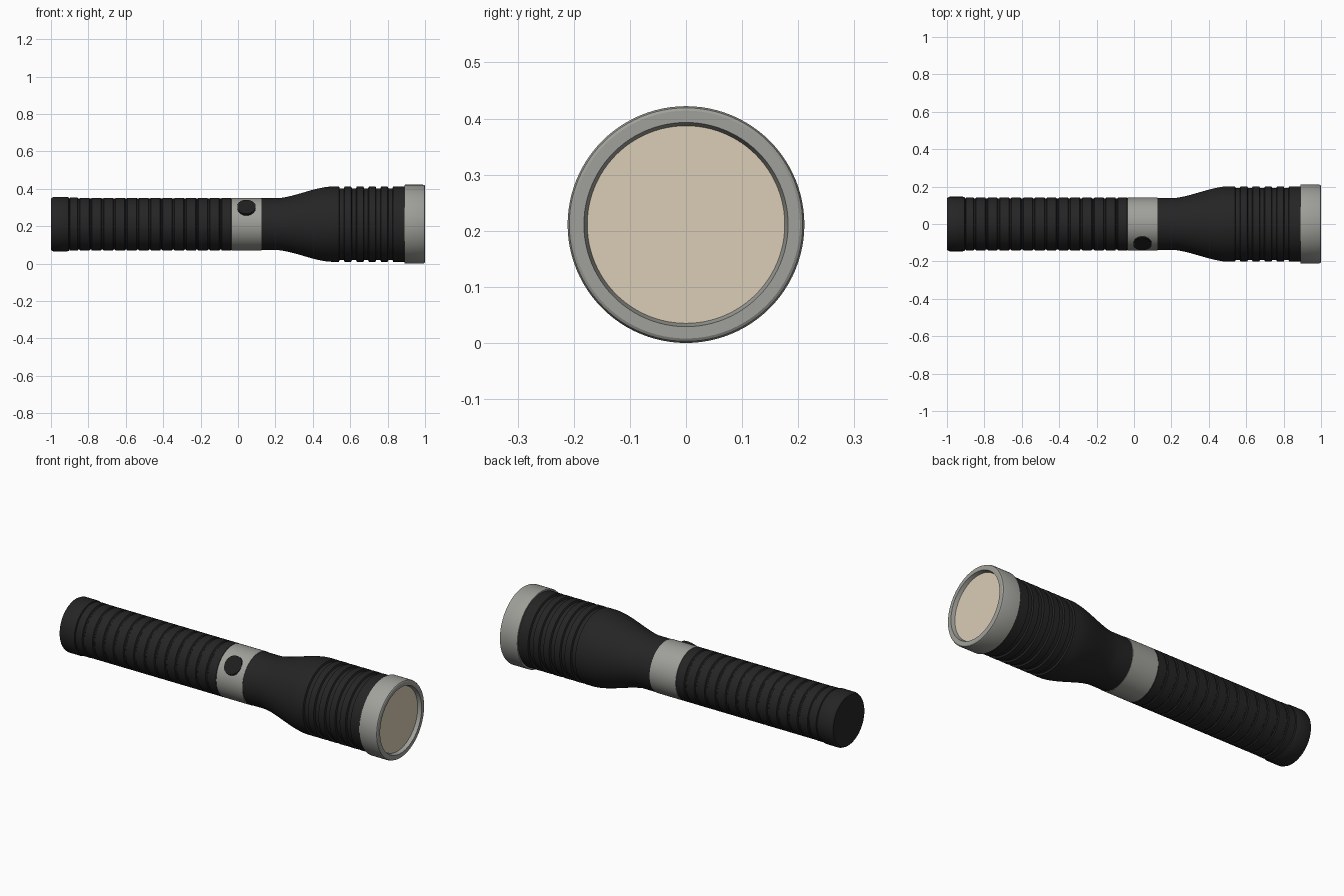
import bpy, bmesh, math
from mathutils import Matrix, Vector

if "Cube" in bpy.data.objects:
    bpy.data.objects.remove(bpy.data.objects["Cube"])

AXIS_Z = 0.211
SIDES = 96


def material(name, rgb):
    m = bpy.data.materials.new(name)
    m.diffuse_color = (*rgb, 1)
    m.use_nodes = True
    m.node_tree.nodes["Principled BSDF"].inputs["Base Color"].default_value = m.diffuse_color
    return m


black = material("matte_black", (0.018, 0.018, 0.018))
rubber = material("button_rubber", (0.013, 0.013, 0.013))
grey = material("metal_grey", (0.35, 0.355, 0.325))
cream = material("lens_cream", (0.70, 0.61, 0.47))


def finish(name, bm, mat):
    bmesh.ops.recalc_face_normals(bm, faces=bm.faces)
    mesh = bpy.data.meshes.new(name)
    bm.to_mesh(mesh)
    bm.free()
    mesh.materials.append(mat)
    ob = bpy.data.objects.new(name, mesh)
    bpy.context.collection.objects.link(ob)
    bpy.ops.object.select_all(action='DESELECT')
    ob.select_set(True)
    bpy.context.view_layer.objects.active = ob
    bpy.ops.object.shade_smooth_by_angle(angle=math.radians(25))
    return ob


def lathe(name, profile, mat):
    """Revolve (x, radius) points around the long axis."""
    bm = bmesh.new()
    verts = [bm.verts.new((x, 0, r)) for x, r in profile]
    edges = [bm.edges.new(p) for p in zip(verts, verts[1:])]
    bmesh.ops.spin(bm, geom=verts + edges, cent=(0, 0, 0), axis=(1, 0, 0),
                   angle=math.tau, steps=SIDES, use_duplicate=False)
    bmesh.ops.remove_doubles(bm, verts=bm.verts, dist=1e-5)
    bmesh.ops.translate(bm, verts=bm.verts, vec=(0, 0, AXIS_Z))
    return finish(name, bm, mat)


# Tail cap with bevelled rims
lathe("tail_cap", [(-1, 0), (-1, 0.136), (-0.996, 0.141), (-0.985, 0.146),
                   (-0.915, 0.146), (-0.905, 0.143), (-0.902, 0.136)], black)

# Grip with evenly spaced narrow grooves
grip = [(-0.902, 0.136), (-0.898, 0.142), (-0.858, 0.142)]
pitch = 0.0632
for i in range(13):
    x = -0.855 + i * pitch
    grip += [(x, 0.136), (x + 0.007, 0.136), (x + 0.011, 0.141), (x + pitch - 0.004, 0.141)]
grip.append((-0.035, 0.136))
lathe("grip", grip, black)

# Switch collar
lathe("switch_collar", [(-0.035, 0.13), (-0.035, 0.141), (0.125, 0.141), (0.125, 0.13)], grey)

# Flared neck and grooved head
head = [(0.125, 0.139), (0.22, 0.139)]
for i in range(1, 13):
    t = i / 12
    s = 0.5 * t + 0.5 * t * t * (3 - 2 * t)
    head.append((0.22 + 0.26 * t, 0.139 + 0.061 * s))
head += [(0.50, 0.201)]
for i in range(5):
    x = 0.54 + i * 0.065
    head += [(x, 0.201), (x + 0.004, 0.192), (x + 0.026, 0.192), (x + 0.030, 0.201)]
head += [(0.89, 0.201)]
lathe("head", head, black)

# Bezel ring with a recessed, tapered bore
lathe("bezel", [(0.89, 0.195), (0.89, 0.209), (0.893, 0.211), (0.99, 0.211),
                (0.997, 0.208), (1.0, 0.203), (1.0, 0.182), (0.98, 0.176), (0.975, 0.17)], grey)

# Lens disc
lathe("lens", [(0.98, 0), (0.98, 0.1765)], cream)

# Push button, tilted up on the front of the collar
bm = bmesh.new()
bmesh.ops.create_cone(bm, cap_ends=True, segments=40, radius1=0.052, radius2=0.052, depth=0.04)
rim = [e for e in bm.edges if all(v.co.z > 0 for v in e.verts)]
bmesh.ops.bevel(bm, geom=rim, offset=0.003, segments=2, affect='EDGES')
tilt = math.radians(40.5)
out = Vector((0, -math.cos(tilt), math.sin(tilt)))
spot = Vector((0.045, 0, AXIS_Z)) + out * 0.123
turn = out.to_track_quat('Z', 'Y').to_matrix().to_4x4()
bmesh.ops.transform(bm, verts=bm.verts, matrix=Matrix.Translation(spot) @ turn)
finish("push_button", bm, rubber)
